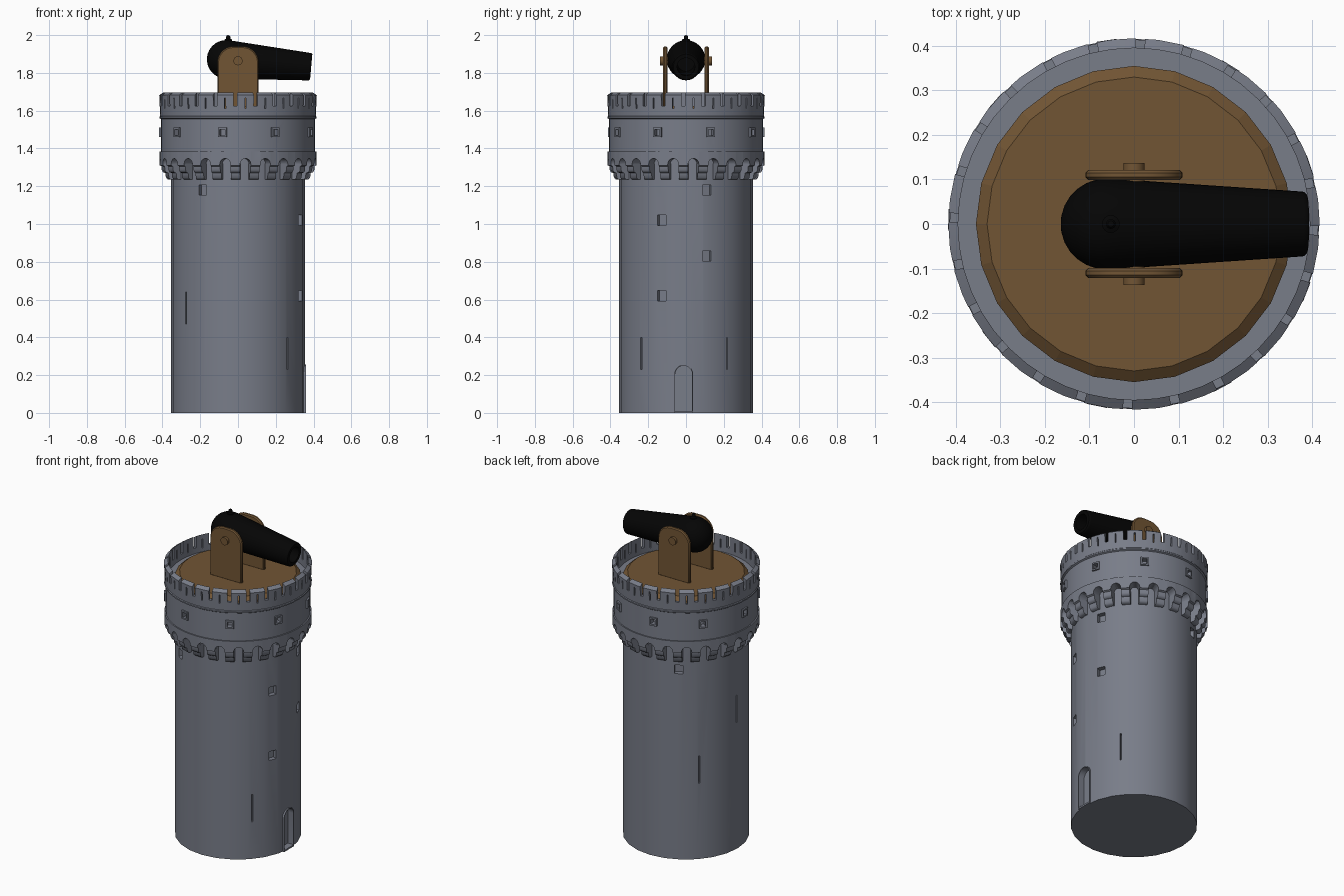
import bpy, bmesh
from math import pi, sin, cos, radians
from mathutils import Matrix, Vector

if "Cube" in bpy.data.objects:
    bpy.data.objects.remove(bpy.data.objects["Cube"])

N = 24
PHASE = -92.0   # angle of the first crenel, degrees


def material(name, col):
    m = bpy.data.materials.new(name)
    m.diffuse_color = (*col, 1)
    m.use_nodes = True
    m.node_tree.nodes["Principled BSDF"].inputs["Base Color"].default_value = m.diffuse_color
    return m


stone = material("stone", (0.19, 0.205, 0.25))
wood = material("wood", (0.165, 0.09, 0.034))
iron = material("iron", (0.0015, 0.0015, 0.0015))


def finish(name, bm, mat=stone):
    bmesh.ops.recalc_face_normals(bm, faces=bm.faces)
    me = bpy.data.meshes.new(name)
    bm.to_mesh(me)
    bm.free()
    ob = bpy.data.objects.new(name, me)
    bpy.context.collection.objects.link(ob)
    me.materials.append(mat)
    return ob


def activate(ob):
    bpy.ops.object.select_all(action='DESELECT')
    ob.select_set(True)
    bpy.context.view_layer.objects.active = ob


def smooth(ob, angle=32):
    activate(ob)
    bpy.ops.object.shade_smooth_by_angle(angle=radians(angle))


def revolve(bm, profile, n=N, phase=0.0):
    """Lathe (radius, height) points around z; the profile starts and ends on the axis."""
    rings = []
    for r, z in profile:
        if r == 0:
            rings.append([bm.verts.new((0, 0, z))] * n)
        else:
            rings.append([bm.verts.new((r * cos(phase + 2 * pi * i / n), r * sin(phase + 2 * pi * i / n), z))
                          for i in range(n)])
    for a, b in zip(rings, rings[1:]):
        for i in range(n):
            j = (i + 1) % n
            bm.faces.new(list(dict.fromkeys((a[i], a[j], b[j], b[i]))))


def radial_box(bm, deg, r, z, depth, width, height, side=0.0):
    m = Matrix.Rotation(radians(deg), 4, 'Z') @ Matrix.Translation((r, side, z))
    bmesh.ops.create_cube(bm, size=1, matrix=m @ Matrix.Diagonal((depth, width, height, 1)))


def prism(bm, pts, vec):
    f = bm.faces.new([bm.verts.new(p) for p in pts])
    ext = bmesh.ops.extrude_face_region(bm, geom=[f], use_keep_orig=True)
    bmesh.ops.translate(bm, vec=vec, verts=[v for v in ext['geom'] if isinstance(v, bmesh.types.BMVert)])


def cut(ob, cutter):
    mod = ob.modifiers.new("cut", 'BOOLEAN')
    mod.operation, mod.solver, mod.object = 'DIFFERENCE', 'EXACT', cutter
    activate(ob)
    bpy.ops.object.modifier_apply(modifier=mod.name)


def discard(ob):
    bpy.data.objects.remove(ob, do_unlink=True)


def arch(half, base, top):
    """Round-headed outline in (across, up)."""
    spring = top - half
    return [(-half, base), (half, base)] + [(half * cos(pi * i / 10), spring + half * sin(pi * i / 10))
                                            for i in range(11)]


# Shaft with windows, arrow slits and door recess
bm = bmesh.new()
revolve(bm, [(0, 0), (0.356, 0), (0.356, 1.385), (0, 1.385)])
shaft = finish("tower_shaft", bm)
bm = bmesh.new()
for a, z in [(-21.5, 1.02), (-21.5, 0.62), (18.3, 1.18), (18.3, 0.83), (-122, 1.18), (118.3, 1.18)]:
    radial_box(bm, a, 0.365, z, 0.08, 0.048, 0.054)
for a, z in [(-42, 0.315), (37.8, 0.315), (137, 0.555), (-141.5, 0.555), (178, 0.87)]:
    radial_box(bm, a, 0.365, z, 0.07, 0.008, 0.17)
cutter = finish("opening_cutter", bm)
cut(shaft, cutter)
discard(cutter)

# Door frame
bm = bmesh.new()
prism(bm, [(0.335, y - 0.012, z) for y, z in arch(0.05, 0.0, 0.255)], (0.025, 0, 0))
frame = finish("door_frame", bm)
bm = bmesh.new()
prism(bm, [(0.32, y - 0.012, z) for y, z in arch(0.045, 0.01, 0.25)], (0.08, 0, 0))
cutter = finish("door_cutter", bm)
cut(frame, cutter)
cut(shaft, cutter)
discard(cutter)
smooth(shaft)
smooth(frame)

# Head: wall, string course, parapet and walkway
bm = bmesh.new()
revolve(bm, [(0, 1.38), (0.408, 1.38), (0.408, 1.555), (0.416, 1.56), (0.416, 1.568), (0.412, 1.572),
             (0.417, 1.682), (0.395, 1.697), (0.395, 1.59), (0, 1.59)], n=48)
head = finish("tower_head", bm)
bm = bmesh.new()
for k in range(N):
    a = PHASE + 15 * k
    radial_box(bm, a, 0.41, 1.68, 0.08, 0.02, 0.11)           # crenels
    radial_box(bm, a + 7.5, 0.41, 1.64, 0.08, 0.007, 0.055)   # merlon slits
for k in range(9):
    radial_box(bm, -21.5 + 40 * k, 0.41, 1.485, 0.06, 0.028, 0.032)
cutter = finish("head_cutter", bm)
cut(head, cutter)
discard(cutter)
smooth(head)

# Square frames around the nine head windows
bm = bmesh.new()
for k in range(9):
    a = -21.5 + 40 * k
    for s in (-1, 1):
        radial_box(bm, a, 0.405, 1.485, 0.024, 0.009, 0.05, side=s * 0.0185)
        radial_box(bm, a, 0.405, 1.485 + s * 0.0205, 0.024, 0.028, 0.009)
finish("head_window_frames", bm)

# Arcade ring under the head
bm = bmesh.new()
cols = []
for k in range(N):
    a = PHASE + 15 * k
    cols += [(a - 3.5, 1.31), (a + 3.5, 1.31)]
    cols += [(a + 7.5 - 4 * cos(pi * i / 8), 1.316 + 0.031 * sin(pi * i / 8)) for i in range(9)]
quads = []
for a, z in cols:
    d = Vector((cos(radians(a)), sin(radians(a)), 0))
    quads.append([bm.verts.new(d * r + Vector((0, 0, h)))
                  for r, h in ((0.34, z), (0.415, z), (0.415, 1.383), (0.34, 1.383))])
for p, q in zip(quads, quads[1:] + quads[:1]):
    for i in range(4):
        j = (i + 1) % 4
        bm.faces.new((p[i], q[i], q[j], p[j]))
smooth(finish("arcade_ring", bm), 25)

# Stepped corbels
step = [(0.34, 1.235), (0.37, 1.235), (0.381, 1.245), (0.384, 1.27), (0.396, 1.273),
        (0.403, 1.285), (0.404, 1.305), (0.413, 1.31), (0.414, 1.32), (0.34, 1.32)]
bm = bmesh.new()
for k in range(N):
    t = radians(PHASE + 15 * k)
    d, s = Vector((cos(t), sin(t), 0)), Vector((-sin(t), cos(t), 0))
    prism(bm, [d * r - s * 0.025 + Vector((0, 0, z)) for r, z in step], s * 0.05)
smooth(finish("corbels", bm), 50)

# Wooden turntable deck
bm = bmesh.new()
revolve(bm, [(0, 1.585), (0.355, 1.585), (0.355, 1.605), (0.33, 1.625), (0, 1.625)])
finish("turntable_deck", bm, wood)

# Carriage cheeks
R, half, top = 0.085, 0.109, 1.94
outline = [(-half, 1.62), (half, 1.62)]
for cx, start in ((half - R, 0), (R - half, pi / 2)):
    outline += [(cx + R * cos(start + pi / 2 * i / 8), top - R + R * sin(start + pi / 2 * i / 8))
                for i in range(9)]
for side, name in ((-1, "front"), (1, "back")):
    bm = bmesh.new()
    prism(bm, [(x, side * 0.11 - 0.011, z) for x, z in outline], (0, 0.022, 0))
    bmesh.ops.remove_doubles(bm, verts=bm.verts, dist=1e-4)
    cheek = finish(name + "_cheek", bm, wood)
    bev = cheek.modifiers.new("bevel", 'BEVEL')
    bev.width, bev.segments, bev.limit_method = 0.006, 1, 'ANGLE'
    smooth(cheek)

# Trunnion pin
bm = bmesh.new()
bmesh.ops.create_cone(bm, cap_ends=True, segments=20, radius1=0.024, radius2=0.024, depth=0.274,
                      matrix=Matrix.Translation((0, 0, 1.864)) @ Matrix.Rotation(pi / 2, 4, 'X'))
smooth(finish("trunnion", bm, wood))

# Cannon barrel with round breech and hollow bore, tipped slightly down
bm = bmesh.new()
prof = [(0, -0.165)] + [(0.102 * sin(radians(a)), -0.063 - 0.102 * cos(radians(a))) for a in range(12, 91, 13)]
prof += [(0.101, -0.04), (0.073, 0.377), (0.072, 0.384), (0.067, 0.389), (0.047, 0.389), (0.045, 0.15), (0, 0.15)]
revolve(bm, prof, n=32)
tilt = Matrix.Translation((0, 0, 1.866)) @ Matrix.Rotation(radians(90 + 5), 4, 'Y')
bmesh.ops.transform(bm, matrix=tilt, verts=bm.verts)
smooth(finish("cannon_barrel", bm, iron), 40)

# Vent knob on the breech
bm = bmesh.new()
revolve(bm, [(0, 1.95), (0.02, 1.95), (0.02, 1.977), (0.011, 1.981), (0.011, 1.992), (0.007, 1.998), (0, 2.0)], n=16)
bmesh.ops.translate(bm, vec=(-0.052, 0, 0), verts=bm.verts)
smooth(finish("vent_knob", bm, iron))
